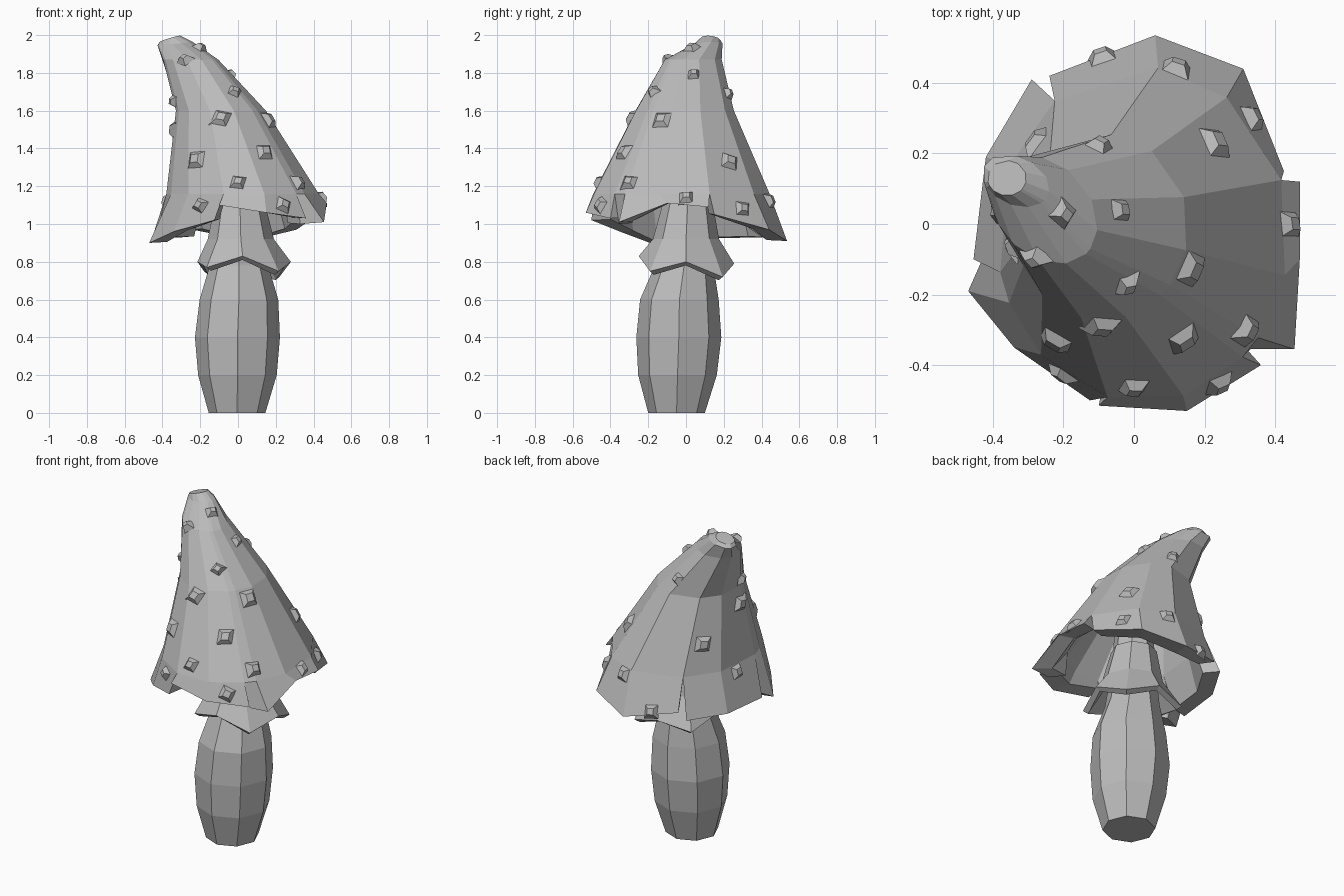
import bpy, bmesh, random
from math import radians, cos, sin
from mathutils import Vector, Matrix
from mathutils.bvhtree import BVHTree

random.seed(4)
cube = bpy.data.objects.get("Cube")
if cube:
    bpy.data.objects.remove(cube, do_unlink=True)

gray = bpy.data.materials.new("mushroom_gray")
gray.use_nodes = True
gray.diffuse_color = (0.5, 0.5, 0.5, 1)
gray.node_tree.nodes["Principled BSDF"].inputs["Base Color"].default_value = (0.5, 0.5, 0.5, 1)


def finish(bm, name, thickness=0):
    """Turn a bmesh into a flat shaded object, optionally thickened inward."""
    mesh = bpy.data.meshes.new(name)
    bm.to_mesh(mesh)
    bm.free()
    mesh.materials.append(gray)
    obj = bpy.data.objects.new(name, mesh)
    bpy.context.collection.objects.link(obj)
    if thickness:
        solid = obj.modifiers.new("thickness", "SOLIDIFY")
        solid.thickness = thickness
        solid.offset = -1


def loft(bm, rings, closed=True):
    """Join rings listed from bottom to top, points running counter-clockwise."""
    count = len(rings[0])
    for low, high in zip(rings, rings[1:]):
        for i in range(count if closed else count - 1):
            j = (i + 1) % count
            bm.faces.new((low[i], low[j], high[j], high[i]))


def octagon(bm, x, y, corners):
    """Eight-sided ring from a (radius, height) pair for each corner."""
    return [bm.verts.new((x + r * cos(radians(45 * i)), y + r * sin(radians(45 * i)), z))
            for i, (r, z) in enumerate(corners)]


# Stem: bulging eight-sided column that runs up inside the cap
bm = bmesh.new()
stem = [(-0.005, -0.05, 0, 0.15), (-0.003, -0.045, 0.2, 0.208), (-0.003, -0.038, 0.4, 0.225),
        (0.005, -0.035, 0.6, 0.208), (0.005, -0.01, 0.78, 0.155), (0.01, 0.01, 1.05, 0.12),
        (0, 0, 1.5, 0.1)]
rings = [octagon(bm, x, y, [(r, z)] * 8) for x, y, z, r in stem]
loft(bm, rings)
bm.faces.new(rings[0][::-1])
bm.faces.new(rings[-1])
finish(bm, "stem")

# Skirt: flared collar with a pointed hem
bm = bmesh.new()
hem = [(0.255, 0.8), (0.275, 0.72), (0.255, 0.79), (0.29, 0.75),
       (0.24, 0.8), (0.27, 0.77), (0.25, 0.83), (0.27, 0.75)]
loft(bm, [octagon(bm, 0.025, 0, hem),
          octagon(bm, 0.015, 0, [(0.175, 0.92)] * 8),
          octagon(bm, 0.01, 0.01, [(0.13, 1.12)] * 8)])
finish(bm, "skirt", 0.035)

# Cap: leaning rings with diagonal skew and tilts, shared by five torn flaps
angles = [19, 55, 84, 127, 156, 193, 204, 226, 256, 286, 313, 322, 346]


def cap_ring(bm, x, y, z, rx, ry, skew=0, tilt_x=0, tilt_y=0):
    ring = []
    for a in angles:
        u, v = rx * cos(radians(a)), ry * sin(radians(a))
        ring.append(bm.verts.new((x + u - skew * v, y + v - skew * u,
                                  z + tilt_x * u + tilt_y * v)))
    return ring


flaps = [
    (0, [(0.425, 0.15, 1.05), (0.31, 0.44, 0.97), (0.06, 0.535, 0.91), (-0.24, 0.42, 0.97)]),
    (3, [(-0.29, 0.41, 0.93), (-0.42, 0.19, 0.925), (-0.455, -0.1, 0.925)]),
    (5, [(-0.43, -0.1, 0.95), (-0.47, -0.19, 0.9), (-0.34, -0.35, 0.96), (-0.125, -0.5, 1.02)]),
    (8, [(-0.1, -0.515, 1.1), (0.15, -0.53, 1.06), (0.36, -0.4, 1.03)]),
    (10, [(0.33, -0.355, 1.0), (0.455, -0.355, 1.01), (0.47, -0.1, 1.11), (0.47, 0.12, 1.09)]),
]
bm = bmesh.new()
outer = [cap_ring(bm, *r) for r in [
    (0.025, -0.03, 1.16, 0.415, 0.475), (-0.09, -0.01, 1.6, 0.245, 0.265),
    (-0.255, 0.04, 1.87, 0.15, 0.152, 0.14), (-0.335, 0.122, 1.955, 0.095, 0.073, 0.14, 0.1),
    (-0.36, 0.13, 1.98, 0.055, 0.05, 0, 0.3, -0.1)]]
inner = [cap_ring(bm, 0.015, -0.02, 1.14, 0.33, 0.385),
         cap_ring(bm, -0.07, -0.01, 1.5, 0.2, 0.22)]
loft(bm, outer)
bm.faces.new(outer[-1])
loft(bm, [inner[1], inner[0]])
bm.faces.new(inner[1][::-1])
for start, hem in flaps:
    columns = [(start + i) % len(angles) for i in range(len(hem))]
    top = [outer[0][c] for c in columns]
    under = [inner[0][c] for c in columns]
    edge = [bm.verts.new(p) for p in hem]
    lip = [bm.verts.new((x * 0.8, y * 0.8, z + 0.005)) for x, y, z in hem]
    loft(bm, [under, lip, edge, top], closed=False)
    bm.faces.new((edge[0], top[0], under[0], lip[0]))
    bm.faces.new((top[-1], edge[-1], lip[-1], under[-1]))
bm.normal_update()
surface = BVHTree.FromBMesh(bm)
finish(bm, "cap")

# Warts: low tapered blocks seated on the cap, found by casting toward it
front = [(-0.28, 1.87), (-0.09, 1.56), (-0.02, 1.7), (-0.22, 1.34), (0.14, 1.38),
         (0, 1.22), (-0.2, 1.1), (0.24, 1.1), (0.16, 1.55)]
left = [(0.04, 1.79), (0.23, 1.33), (-0.3, 1.22), (0, 1.14), (0.3, 1.08)]
right = [(-0.06, 1.65), (-0.05, 1.5), (0.04, 1.12)]
above = [(-0.2, 0.03), (-0.09, 0.47), (0.12, 0.44), (-0.1, 0.22), (-0.275, 0.228)]
casts = [(Vector((x, -3, z)), Vector((0, 1, 0))) for x, z in front]
casts += [(Vector((3, y, z)), Vector((-1, 0, 0))) for y, z in left]
casts += [(Vector((-3, y, z)), Vector((1, 0, 0))) for y, z in right]
casts += [(Vector((x, y, 4)), Vector((0, 0, -1))) for x, y in above]
bm = bmesh.new()
for origin, direction in casts:
    spot, normal, _, _ = surface.ray_cast(origin, direction)
    if spot is None:
        continue
    if normal.dot(direction) > 0:
        normal = -normal
    size = 0.8 if spot.z > 1.6 else 1.15 if spot.z > 1.3 else 0.95
    seat = (Matrix.Translation(spot + normal * 0.008)
            @ normal.to_track_quat("Z", "Y").to_matrix().to_4x4()
            @ Matrix.Rotation(random.uniform(0.2, 0.9), 4, "Z")
            @ Matrix.Diagonal((size, size * random.uniform(0.8, 1), 1, 1)))
    bmesh.ops.create_cone(bm, cap_ends=True, segments=4, radius1=0.066, radius2=0.028,
                          depth=0.034, matrix=seat)
finish(bm, "cap_warts")
